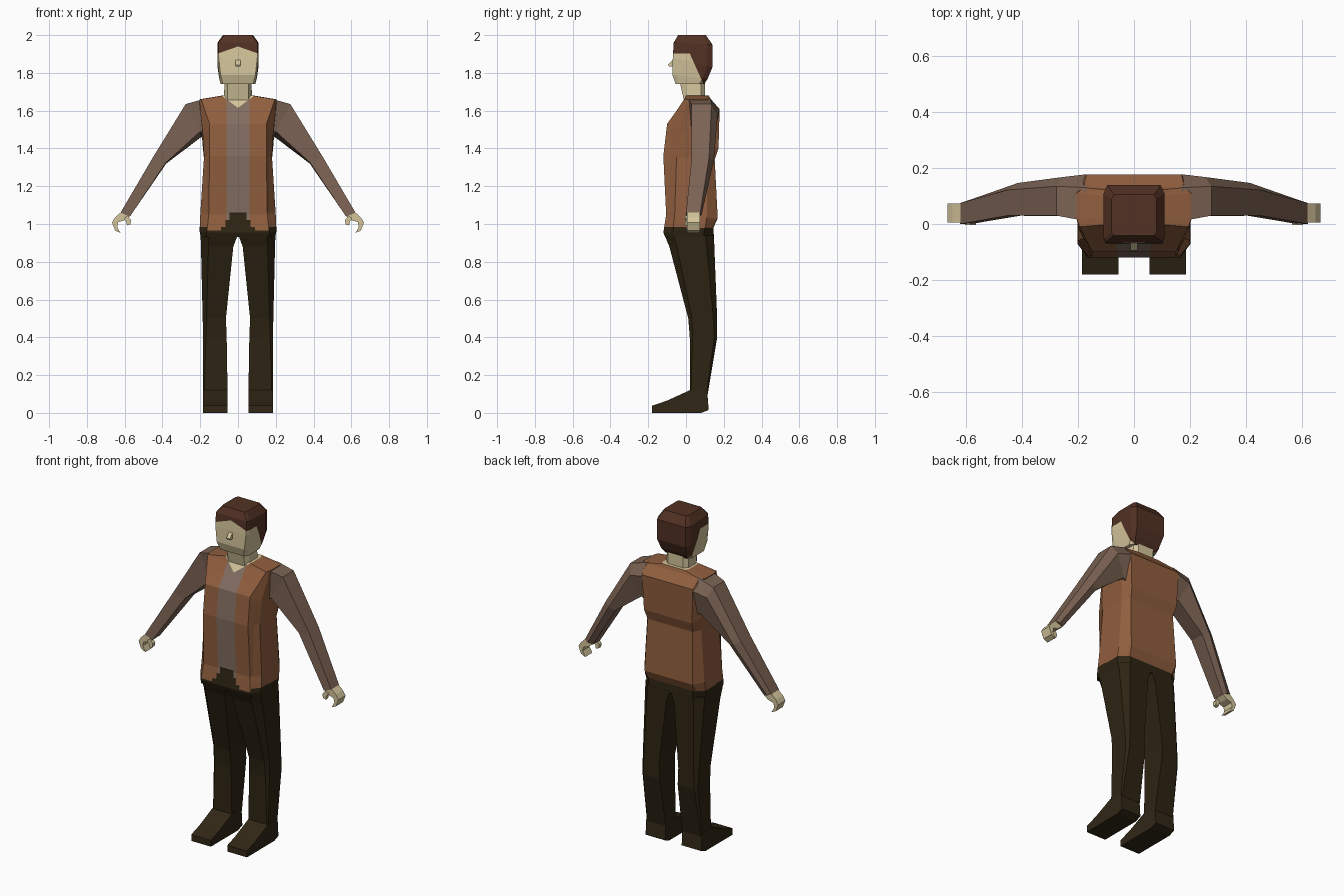
import bpy, bmesh
from mathutils import Vector


def mat(name, r, g, b):
    m = bpy.data.materials.new(name)
    m.diffuse_color = (r, g, b, 1)
    return m


JACKET = mat("brown jacket", 0.28, 0.112, 0.048)
SLEEVE = mat("taupe sleeve", 0.20, 0.125, 0.088)
SHIRT = mat("grey shirt", 0.225, 0.155, 0.12)
SKIN = mat("pale skin", 0.66, 0.56, 0.33)
HAIR = mat("dark brown hair", 0.085, 0.031, 0.017)
TROUSER = mat("dark trousers", 0.026, 0.017, 0.006)
SHOE = mat("dark shoes", 0.030, 0.020, 0.008)


def finish(name, bm, mats, rule=None, cuts=()):
    """Cut along planes, colour faces by rule and make the object."""
    for co, no in cuts:
        bmesh.ops.bisect_plane(bm, geom=bm.verts[:] + bm.edges[:] + bm.faces[:],
                               plane_co=co, plane_no=no, dist=1e-5)
    bmesh.ops.recalc_face_normals(bm, faces=bm.faces[:])
    if rule:
        for f in bm.faces:
            f.material_index = rule(f.calc_center_median())
    me = bpy.data.meshes.new(name)
    bm.to_mesh(me)
    bm.free()
    for m in mats:
        me.materials.append(m)
    ob = bpy.data.objects.new(name, me)
    bpy.context.collection.objects.link(ob)
    return ob


def loft(name, rings, mats, rule=None, cuts=()):
    bm = bmesh.new()
    rows = [[bm.verts.new(p) for p in r] for r in rings]
    n = len(rows[0])
    for a, b in zip(rows, rows[1:]):
        for i in range(n):
            j = (i + 1) % n
            bm.faces.new((a[i], a[j], b[j], b[i]))
    bm.faces.new(rows[0])
    bm.faces.new(rows[-1])
    return finish(name, bm, mats, rule, cuts)


def ring(zf, yf, zb, yb, w, wf, wb, yfs, ybs):
    """Eight-sided body section, tilted between front and back heights."""
    def z(y):
        return zf + (zb - zf) * (y - yf) / (yb - yf)
    half = [(wf, yf), (w, yfs), (w, ybs), (wb, yb)]
    pts = half + [(-x, y) for x, y in reversed(half)]
    return [Vector((x, y, z(y))) for x, y in pts]


# torso: hips, jacket, shirt strip and open neck
torso = [
    ring(.93, -.11, .93, .148, .197, .17, .14, -.06, .09),
    ring(.955, -.12, .98, .145, .203, .165, .15, -.07, .10),
    ring(1.05, -.105, 1.03, .168, .200, .155, .16, -.06, .11),
    ring(1.36, -.12, 1.34, .152, .180, .15, .15, -.05, .11),
    ring(1.53, -.10, 1.40, .172, .188, .15, .16, -.04, .12),
    ring(1.60, -.05, 1.61, .178, .200, .175, .17, -.01, .13),
    ring(1.66, -.01, 1.66, .130, .205, .195, .18, .02, .11),
    ring(1.68, .00, 1.68, .120, .085, .075, .075, .02, .10),
]


def torso_rule(c):
    x = abs(c.x)
    if c.z > 1.615 + .75 * x and c.y < .07:
        return 2
    if c.y < 0:
        hem = 1.06 if x < .045 else 1.02 if x < .065 else .985 if x < .09 else .965 if x < .165 else .985
    else:
        hem = .98
    if c.z < hem:
        return 3
    return 1 if x < .06 and c.y < 0 else 0


cuts = [((x * s, 0, 0), (1, 0, 0)) for x in (.045, .06, .065, .09, .165) for s in (1, -1)]
cuts += [((0, 0, z), (0, 0, 1)) for z in (.965, .98, .985, 1.02, 1.06)]
cuts += [((0, 0, 0), (1, 0, 0)), ((0, 0, 0), (0, 1, 0))]
cuts += [((0, 0, 1.615), (s * -.75, 0, 1)) for s in (1, -1)]
loft("torso", torso, [JACKET, SHIRT, SKIN, TROUSER], torso_rule, cuts)

# neck
loft("neck", [ring(1.65, -.01, 1.65, .10, .075, .055, .05, .01, .08),
              ring(1.76, -.035, 1.78, .10, .07, .055, .05, 0, .08)], [SKIN])

# head with painted hair
head = [
    ring(1.74, -.055, 1.74, .095, .092, .080, .070, -.04, .07),
    ring(1.79, -.072, 1.77, .115, .100, .092, .085, -.045, .09),
    ring(1.88, -.070, 1.83, .140, .109, .102, .095, -.05, .11),
    ring(1.96, -.065, 1.95, .140, .109, .102, .095, -.05, .11),
    ring(2.00, -.042, 2.00, .105, .080, .072, .072, -.03, .09),
]


def head_rule(c):
    return int(c.z > 1.94 - .35 * abs(c.x) or c.y > .03 + (1.88 - c.z) * .45)


loft("head", head, [SKIN, HAIR], head_rule,
     [((0, 0, 0), (1, 0, 0)), ((0, .03, 1.88), (0, 1, .45)),
      ((0, 0, 1.94), (.35, 0, 1)), ((0, 0, 1.94), (-.35, 0, 1))])


def prism_x(name, yz, x0, x1, m):
    loft(name, [[(x, y, z) for y, z in yz] for x in (x0, x1)], [m])


def prism_y(name, xz, y0, y1, s, m):
    loft(name, [[(x * s, y, z) for x, z in xz] for y in (y0, y1)], [m])


# nose
prism_x("nose", [(-.06, 1.88), (-.095, 1.842), (-.09, 1.833), (-.06, 1.833)], -.012, .012, SKIN)

# leg sections: z, inner x, outer x, front y, back y, corner chamfer
leg = [(.94, .002, .198, -.113, .148, .045),
       (.88, .025, .196, -.088, .150, .04),
       (.50, .064, .187, .012, .165, .02),
       (.40, .060, .185, .020, .165, .015),
       (.10, .055, .185, .020, .115, .006)]
# arm sections: outer x z, outer front/back y, back point, inner front, inner back
arm = [((.170, 1.665), (.010, .130), (.170, .178, 1.60), (.170, .030, 1.46), (.170, .140, 1.44)),
       ((.277, 1.635), (.030, .135), (.255, .168, 1.58), (.200, .028, 1.49), (.195, .145, 1.46)),
       ((.452, 1.350), (.030, .122), (.415, .147, 1.335), (.382, .034, 1.325), (.380, .130, 1.32)),
       ((.622, 1.060), (.000, .075), (.598, .083, 1.050), (.572, .002, 1.040), (.572, .072, 1.04))]

for side, s in (("left", 1), ("right", -1)):
    # trouser leg
    loft(side + "_leg", [[(i * s, f, z), ((o - c) * s, f, z), (o * s, f + c, z),
                          (o * s, b - c, z), ((o - c) * s, b, z), (i * s, b, z)]
                         for z, i, o, f, b, c in leg], [TROUSER])
    # shoe
    prism_x(side + "_shoe", [(-.18, 0), (.08, 0), (.12, .015), (.112, .12),
                             (.02, .12), (-.10, .065), (-.18, .038)],
            .055 * s, .186 * s, SHOE)
    # sleeve
    loft(side + "_sleeve", [[(x * s, y0, z), (x * s, y1, z)] +
                            [(p[0] * s, p[1], p[2]) for p in (bk, ib, inf)]
                            for (x, z), (y0, y1), bk, inf, ib in arm], [SLEEVE])
    # curled hand and thumb
    prism_y(side + "_hand", [(.572, 1.042), (.618, 1.064), (.650, 1.035), (.667, 1.008),
                             (.650, .965), (.622, .952), (.640, .985),
                             (.634, 1.010), (.600, 1.020)], .005, .073, s, SKIN)
    prism_y(side + "_thumb", [(.585, 1.045), (.605, 1.03), (.592, 1.012), (.588, .992),
                              (.570, .998), (.566, 1.02)], -.004, .02, s, SKIN)
